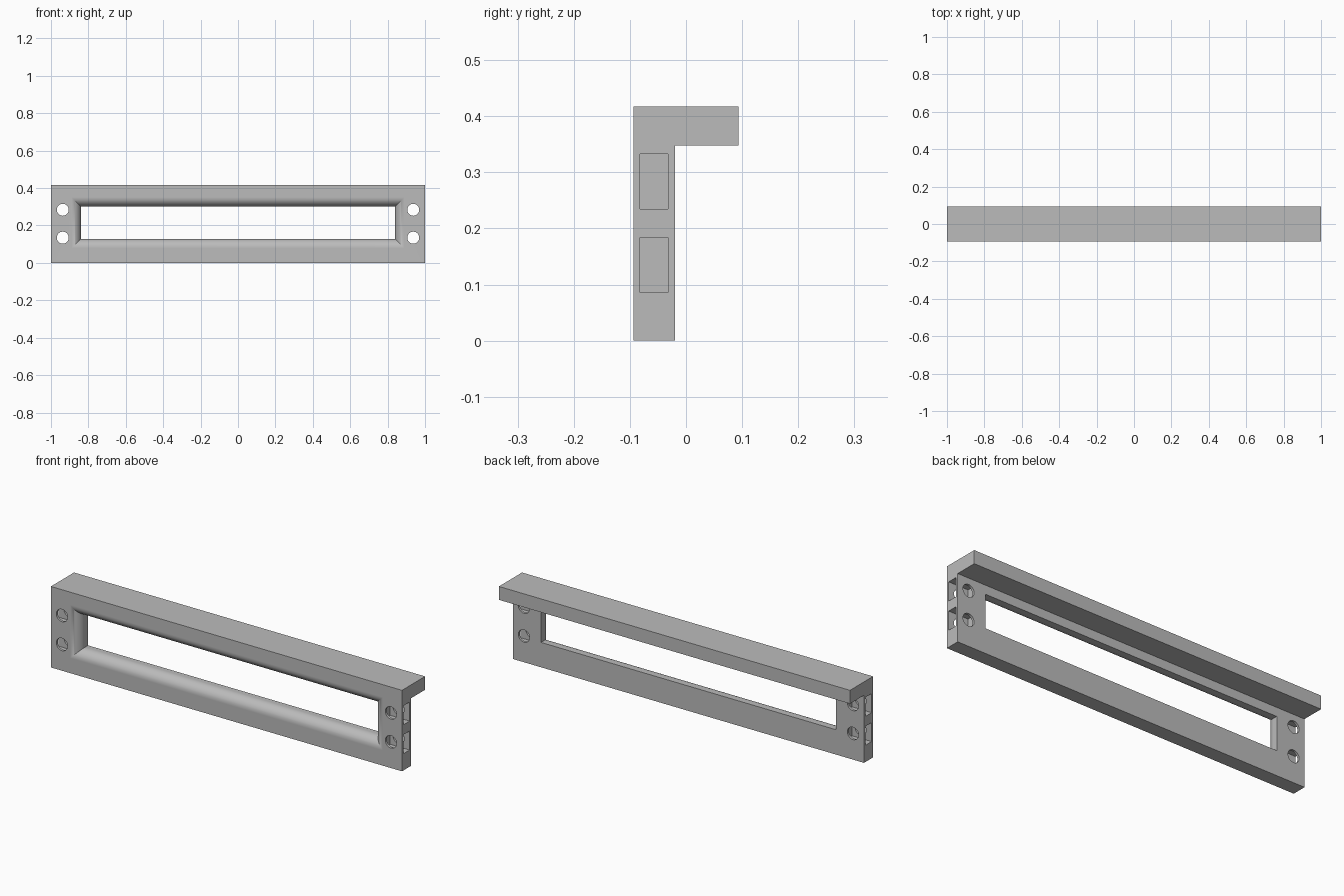
import bpy, bmesh
from math import sin, cos, pi

default = bpy.data.objects.get("Cube")
if default:
    bpy.data.objects.remove(default, do_unlink=True)

FRONT, BACK, LIP_BACK = -0.094, -0.02, 0.094
TOP, LIP_UNDER = 0.417, 0.348
FILLET, STEPS = 0.05, 14
HOLE_HEIGHTS = (0.135, 0.284)

grey = bpy.data.materials.new("plain grey")
grey.use_nodes = True
colour = (0.5, 0.5, 0.5, 1)
grey.diffuse_color = colour
grey.node_tree.nodes["Principled BSDF"].inputs["Base Color"].default_value = colour


def loft(name, rings):
    """Closed solid through a list of equally sized point rings."""
    bm = bmesh.new()
    loops = [[bm.verts.new(p) for p in ring] for ring in rings]
    n = len(loops[0])
    for a, b in zip(loops, loops[1:]):
        for i in range(n):
            j = (i + 1) % n
            bm.faces.new((a[i], a[j], b[j], b[i]))
    bm.faces.new(loops[0])
    bm.faces.new(loops[-1])
    bmesh.ops.recalc_face_normals(bm, faces=bm.faces)
    mesh = bpy.data.meshes.new(name)
    bm.to_mesh(mesh)
    bm.free()
    mesh.materials.append(grey)
    obj = bpy.data.objects.new(name, mesh)
    bpy.context.collection.objects.link(obj)
    return obj


def window_ring(y, grow):
    x, low, high = 0.84 + grow, 0.128 - grow, 0.302 + grow
    return [(-x, y, low), (x, y, low), (x, y, high), (-x, y, high)]


def cut(target, cutter):
    cutter.hide_render = True
    mod = target.modifiers.new("cut", "BOOLEAN")
    mod.operation, mod.solver, mod.object = "DIFFERENCE", "EXACT", cutter
    bpy.ops.object.modifier_apply(modifier=mod.name)
    bpy.data.objects.remove(cutter, do_unlink=True)


# L-shaped bar: upright plate with a lip along the top back
profile = [(FRONT, 0), (BACK, 0), (BACK, LIP_UNDER), (LIP_BACK, LIP_UNDER),
           (LIP_BACK, TOP), (FRONT, TOP)]
frame = loft("bracket_frame", [[(x, y, z) for y, z in profile] for x in (-1, 1)])
bpy.ops.object.select_all(action="DESELECT")
bpy.context.view_layer.objects.active = frame
frame.select_set(True)

# Long window with a rounded front rim
rings = [window_ring(FRONT - 0.05, FILLET)]
for i in range(STEPS + 1):
    t = i / STEPS * pi / 2
    rings.append(window_ring(FRONT + FILLET * (1 - cos(t)), FILLET * (1 - sin(t))))
rings.append(window_ring(BACK + 0.05, 0))
cut(frame, loft("window_cutter", rings))

# Screw holes and the nut pockets open at both ends
for side in (-1, 1):
    for z in HOLE_HEIGHTS:
        hole = [[(side * 0.937 + 0.032 * cos(i * pi / 20), y, z + 0.032 * sin(i * pi / 20))
                 for i in range(40)] for y in (FRONT - 0.05, BACK + 0.05)]
        cut(frame, loft("hole_cutter", hole))
        pocket = [[(side * x, y, z + dz) for y, dz in
                   ((-0.082, -0.049), (-0.032, -0.049), (-0.032, 0.049), (-0.082, 0.049))]
                  for x in (0.888, 1.05)]
        cut(frame, loft("pocket_cutter", pocket))

# Smooth the rim and holes, keep the flat faces flat
bpy.ops.object.shade_smooth_by_angle(angle=pi / 6)
weighted = frame.modifiers.new("flat faces", "WEIGHTED_NORMAL")
weighted.keep_sharp = True
